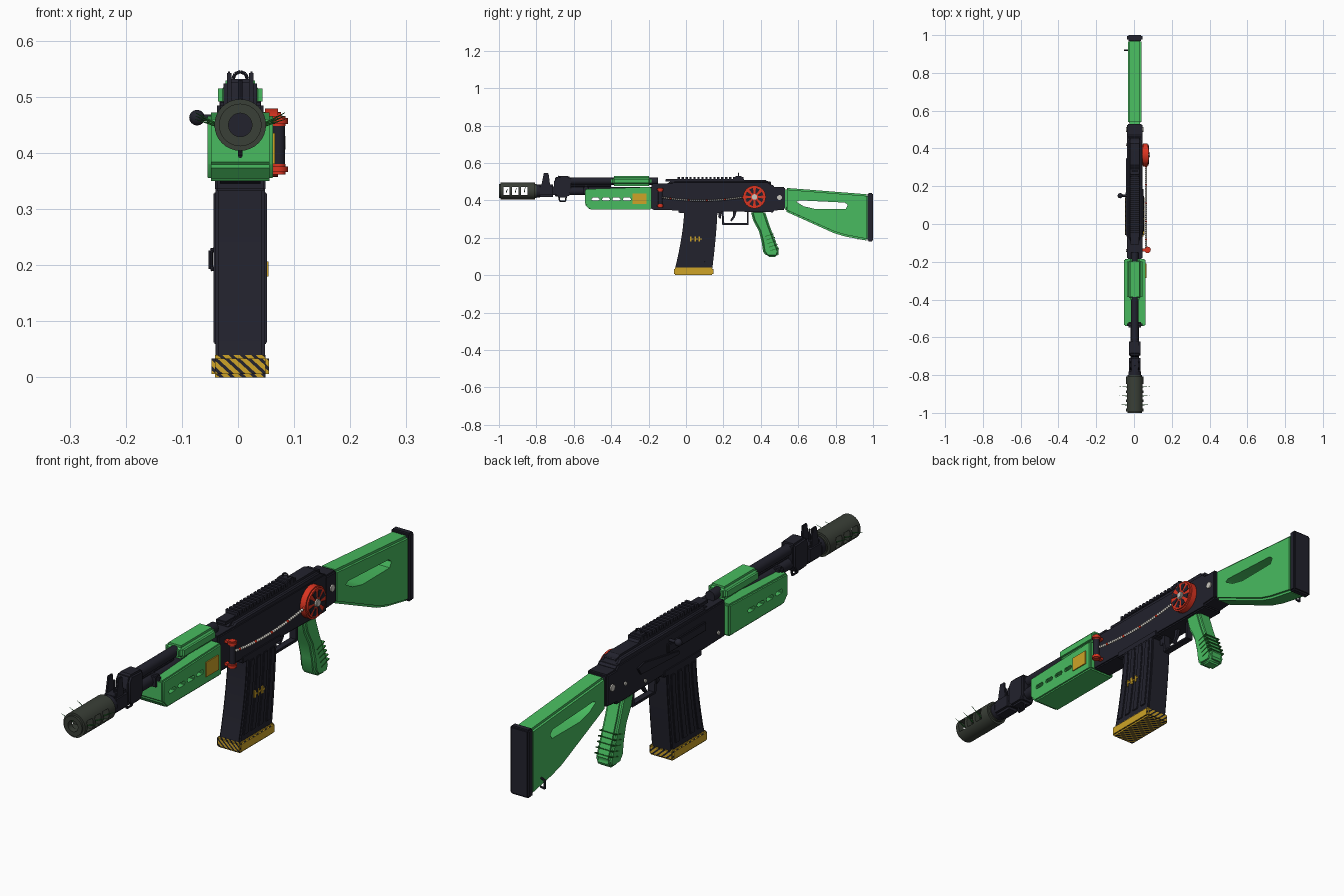
import bpy, bmesh, math
from mathutils import Vector, Matrix

if "Cube" in bpy.data.objects:
    bpy.data.objects.remove(bpy.data.objects["Cube"])
CX = 0.004  # the body sits slightly off the centre line
parts = []


def material(name, rgb):
    m = bpy.data.materials.new(name)
    m.use_nodes = True
    m.diffuse_color = (*rgb, 1)
    m.node_tree.nodes["Principled BSDF"].inputs["Base Color"].default_value = (*rgb, 1)
    return m


dark = material("dark metal", (0.016, 0.016, 0.026))
green = material("green polymer", (0.065, 0.5, 0.115))
olive = material("olive steel", (0.042, 0.05, 0.038))
red = material("red paint", (0.72, 0.035, 0.015))
yellow = material("yellow paint", (0.62, 0.37, 0.02))
silver = material("silver", (0.6, 0.58, 0.53))
leaf = material("dark green", (0.02, 0.2, 0.03))


def finish(name, bm, mat, bevel=0, seg=2):
    bmesh.ops.recalc_face_normals(bm, faces=bm.faces)
    if bevel:
        sharp = [e for e in bm.edges if e.calc_face_angle(0) > 0.5]
        bmesh.ops.bevel(bm, geom=sharp, offset=bevel, segments=seg, affect="EDGES", clamp_overlap=True)
    me = bpy.data.meshes.new(name)
    bm.to_mesh(me)
    bm.free()
    me.materials.append(mat)
    ob = bpy.data.objects.new(name, me)
    bpy.context.collection.objects.link(ob)
    parts.append(ob)
    return ob


def prof(name, pts, x0, x1, mat, bevel=0, seg=2):
    """Side outline of (y, z) points, extruded from x0 to x1."""
    bm = bmesh.new()
    f = bm.faces.new([bm.verts.new((x0 + CX, y, z)) for y, z in pts])
    r = bmesh.ops.extrude_face_region(bm, geom=[f])
    new = [v for v in r["geom"] if isinstance(v, bmesh.types.BMVert)]
    bmesh.ops.translate(bm, verts=new, vec=(x1 - x0, 0, 0))
    return finish(name, bm, mat, bevel, seg)


def box(name, y0, y1, z0, z1, x0, x1, mat, bevel=0, seg=2):
    return prof(name, [(y0, z0), (y1, z0), (y1, z1), (y0, z1)], x0, x1, mat, bevel, seg)


def rod(name, a, b, r, mat, r2=None, n=24, bevel=0):
    """Cylinder or cone from point a to point b."""
    a, b = Vector(a), Vector(b)
    off = Vector((CX, 0, 0))
    m = Matrix.Translation((a + b) / 2 + off) @ (b - a).to_track_quat("Z", "Y").to_matrix().to_4x4()
    bm = bmesh.new()
    bmesh.ops.create_cone(bm, cap_ends=True, segments=n, radius1=r, radius2=r if r2 is None else r2,
                          depth=(b - a).length, matrix=m)
    return finish(name, bm, mat, bevel)


def ball(name, p, r, mat):
    bm = bmesh.new()
    bmesh.ops.create_uvsphere(bm, u_segments=12, v_segments=8, radius=r,
                              matrix=Matrix.Translation(Vector(p) + Vector((CX, 0, 0))))
    return finish(name, bm, mat)


def wire(name, pts, r, mat, closed=False):
    ends = pts[1:] + (pts[:1] if closed else [])
    for a, b in zip(pts, ends):
        rod(name, a, b, r, mat, n=8)


def cut(ob, cutter):
    mod = ob.modifiers.new("cut", "BOOLEAN")
    mod.operation, mod.solver, mod.object = "DIFFERENCE", "EXACT", cutter
    bpy.context.view_layer.objects.active = ob
    bpy.ops.object.modifier_apply(modifier=mod.name)
    parts.remove(cutter)
    bpy.data.objects.remove(cutter)


# Muzzle brake with bore and side ports
brake = rod("muzzle_brake", (0, -1, 0.45), (0, -0.8, 0.45), 0.046, olive, n=32, bevel=0.008)
cut(brake, rod("bore_cutter", (0, -1.1, 0.45), (0, -0.84, 0.45), 0.021, olive))
for i in range(3):
    y = -0.96 + i * 0.048
    cut(brake, box("port_cutter", y - 0.017, y + 0.017, 0.428, 0.47, -0.1, 0.1, olive))
    for s in (-1, 1):
        rod("port_thorn", (s * 0.03, y, 0.445), (s * 0.08, y + 0.005, 0.46 + i * 0.006), 0.003, leaf, 0.0005, n=6)
rod("brake_collar", (0, -0.81, 0.45), (0, -0.78, 0.45), 0.034, dark)

# Barrel and gas tube
rod("barrel", (0, -0.845, 0.45), (0, -0.15, 0.45), 0.022, dark)
rod("gas_tube", (0, -0.64, 0.503), (0, -0.15, 0.503), 0.02, dark)
rod("cleaning_rod", (0, -0.62, 0.478), (0, -0.4, 0.478), 0.007, dark, n=8)

# Front sight and gas block
box("front_sight_block", -0.79, -0.7, 0.418, 0.485, -0.03, 0.03, dark, 0.01)
for s in (-1, 1):
    prof("front_sight_ear", [(-0.775, 0.47), (-0.725, 0.47), (-0.735, 0.545), (-0.76, 0.545)],
         s * 0.02 - 0.004, s * 0.02 + 0.004, dark, 0.002)
rod("front_sight_post", (0, -0.75, 0.48), (0, -0.75, 0.53), 0.004, dark, n=8)
prof("gas_block", [(-0.705, 0.43), (-0.69, 0.415), (-0.63, 0.415), (-0.615, 0.44), (-0.615, 0.528),
                   (-0.69, 0.532), (-0.705, 0.51)], -0.03, 0.03, dark, 0.008)
wire("front_sling_loop", [(0, -0.68, 0.42), (0, -0.675, 0.395), (0, -0.645, 0.395), (0, -0.64, 0.42)], 0.004, dark)

# Handguards
lower = prof("lower_handguard", [(-0.54, 0.378), (-0.515, 0.35), (-0.185, 0.35), (-0.185, 0.472), (-0.54, 0.46)],
             -0.058, 0.058, green, 0.006)
for i in range(4):
    y = -0.484 + i * 0.056
    cut(lower, box("slot_cutter", y - 0.021, y + 0.021, 0.398, 0.414, -0.1, 0.1, green, 0.004))
box("handguard_cap", -0.547, -0.52, 0.425, 0.478, -0.04, 0.04, dark, 0.008)
box("upper_handguard", -0.4, -0.185, 0.478, 0.529, -0.04, 0.04, green, 0.014, 3)
box("handguard_badge", -0.285, -0.21, 0.38, 0.436, 0.056, 0.062, yellow)

# Receiver, cover and top rail
prof("receiver", [(-0.185, 0.35), (0.0, 0.345), (0.47, 0.336), (0.475, 0.47), (0.46, 0.485), (-0.185, 0.49)],
     -0.041, 0.041, dark, 0.005)
prof("receiver_cover", [(-0.11, 0.44), (-0.11, 0.485), (-0.07, 0.508), (0.44, 0.508), (0.465, 0.49), (0.465, 0.44)],
     -0.037, 0.037, dark, 0.013, 3)
box("rail_base", -0.11, 0.31, 0.5, 0.513, -0.022, 0.022, dark, 0.002)
for i in range(17):
    y = -0.045 + i * 0.0212
    box("rail_tooth", y, y + 0.012, 0.51, 0.524, -0.026, 0.026, dark)
prof("rear_sight", [(0.245, 0.505), (0.315, 0.505), (0.295, 0.53), (0.265, 0.53)], -0.025, 0.025, dark, 0.003)
ring = [(0.013 * math.cos(a), 0.28, 0.532 + 0.013 * math.sin(a)) for a in [i * math.pi / 4 for i in range(8)]]
wire("rear_sight_ring", ring, 0.003, dark, True)
box("magazine_well", -0.04, 0.19, 0.332, 0.36, -0.045, 0.045, dark, 0.004)
box("side_rail", -0.06, 0.17, 0.42, 0.455, -0.05, -0.035, dark, 0.004)
prof("selector_lever", [(0.1, 0.39), (0.33, 0.4), (0.35, 0.43), (0.31, 0.44), (0.1, 0.405)], -0.047, -0.038, dark, 0.002)
rod("charging_handle", (-0.03, 0.15, 0.463), (-0.07, 0.15, 0.463), 0.006, dark, n=12)
ball("charging_knob", (-0.077, 0.15, 0.463), 0.014, dark)
for y, z in ((0.42, 0.4), (0.3, 0.365), (-0.14, 0.38)):
    rod("receiver_pin", (-0.046, y, z), (-0.03, y, z), 0.007, silver, n=12)

# Stock with through opening
prof("stock_joint", [(0.46, 0.345), (0.53, 0.35), (0.53, 0.472), (0.46, 0.472)], -0.042, 0.042, dark, 0.006)
rod("stock_screw", (-0.047, 0.5, 0.415), (0.047, 0.5, 0.415), 0.013, silver, n=16)
stock = prof("stock", [(0.53, 0.342), (0.79, 0.225), (0.85, 0.207), (0.975, 0.183), (0.975, 0.432), (0.53, 0.467)],
             -0.037, 0.037, green, 0.009)
cut(stock, prof("opening_cutter", [(0.59, 0.392), (0.605, 0.4), (0.85, 0.388), (0.865, 0.375),
                                   (0.855, 0.355), (0.69, 0.354), (0.63, 0.368)], -0.1, 0.1, green))
box("butt_plate", 0.97, 1, 0.18, 0.44, -0.04, 0.04, dark, 0.006)
wire("rear_sling_loop", [(-0.035, 0.92, 0.23), (-0.053, 0.92, 0.226), (-0.053, 0.92, 0.193), (-0.035, 0.92, 0.197)],
     0.004, dark)

# Pistol grip with ridges
prof("grip", [(0.345, 0.345), (0.42, 0.345), (0.445, 0.27), (0.5, 0.125), (0.488, 0.096), (0.432, 0.098),
              (0.412, 0.125), (0.405, 0.175), (0.39, 0.235), (0.36, 0.29)], -0.033, 0.033, green, 0.011, 3)
for i in range(5):
    y, z = 0.423 + i * 0.007, 0.205 - i * 0.019
    prof("grip_groove", [(y, z), (y + 0.045, z + 0.014), (y + 0.045, z + 0.018), (y, z + 0.004)],
         -0.0345, 0.0345, leaf)

# Trigger and guard
prof("guard_front", [(0.19, 0.34), (0.2, 0.34), (0.205, 0.275), (0.193, 0.275)], -0.014, 0.014, dark)
box("guard_bottom", 0.193, 0.335, 0.268, 0.278, -0.014, 0.014, dark, 0.002)
box("guard_back", 0.325, 0.335, 0.27, 0.34, -0.014, 0.014, dark)
prof("trigger", [(0.25, 0.34), (0.27, 0.34), (0.262, 0.31), (0.243, 0.287), (0.236, 0.292), (0.25, 0.315)],
     -0.006, 0.006, dark)
prof("magazine_catch", [(0.175, 0.34), (0.19, 0.34), (0.185, 0.3), (0.172, 0.31)], -0.012, 0.012, dark)


# Curved magazine with ribs
def mag_y(z, f):
    t = (0.345 - z) / 0.315
    front, back = -0.01 - 0.05 * t ** 1.6, 0.168 - 0.028 * t ** 1.4
    return front + (back - front) * f


def mag_strip(name, f0, f1, z0, z1, x0, x1, mat, bevel=0):
    zs = [z0 + (z1 - z0) * i / 7 for i in range(8)]
    pts = [(mag_y(z, f0), z) for z in zs] + [(mag_y(z, f1), z) for z in reversed(zs)]
    prof(name, pts, x0, x1, mat, bevel)


mag_strip("magazine", 0, 1, 0.03, 0.345, -0.044, 0.044, dark, 0.005)
for s in (-1, 1):
    for f in (0.14, 0.37, 0.6, 0.83):
        mag_strip("magazine_rib", f - 0.07, f + 0.07, 0.06, 0.33, s * 0.045 - 0.003, s * 0.045 + 0.003, dark, 0.002)
for y in (0.022, 0.045, 0.068):
    box("magazine_mark", y, y + 0.008, 0.18, 0.207, 0.046, 0.05, yellow)
    box("magazine_dash", y, y + 0.018, 0.19, 0.196, 0.046, 0.05, yellow)

# Magazine base, sliced diagonally into hazard stripes
base = box("magazine_base", -0.065, 0.146, 0, 0.04, -0.051, 0.051, yellow, 0.006)
bm = bmesh.new()
bm.from_mesh(base.data)
slant, pitch, share = Vector((1, 0.8, 1.1)), 0.02, 0.42
for i in range(-8, 14):
    for d in (0, share):
        bmesh.ops.bisect_plane(bm, geom=bm.verts[:] + bm.edges[:] + bm.faces[:],
                               plane_co=slant * ((i + d) * pitch / slant.length_squared), plane_no=slant)
base.data.materials.append(dark)
for f in bm.faces:
    f.material_index = int(f.calc_center_median().dot(slant) / pitch % 1 < share and abs(f.normal.x) < 0.9)
bm.to_mesh(base.data)
bm.free()

# Red wheel with dark spokes
rod("wheel", (0.038, 0.366, 0.418), (0.073, 0.366, 0.418), 0.061, red, n=32, bevel=0.006)
for i in range(8):
    a = i * math.pi / 4 + 0.39
    c, s = math.cos(a), math.sin(a)
    quad = [(0.02, -0.004), (0.048, -0.011), (0.048, 0.011), (0.02, 0.004)]
    prof("wheel_window", [(0.366 + r * c - w * s, 0.418 + r * s + w * c) for r, w in quad], 0.07, 0.075, dark)
rod("wheel_hub", (0.07, 0.366, 0.418), (0.081, 0.366, 0.418), 0.015, silver, n=16, bevel=0.003)

# Spool and hanging chain
rod("spool_core", (0.068, -0.137, 0.37), (0.068, -0.137, 0.46), 0.012, dark, n=16)
for z in (0.371, 0.457):
    rod("spool_cap", (0.068, -0.137, z - 0.009), (0.068, -0.137, z + 0.009), 0.017, red, n=16, bevel=0.004)
    box("spool_arm", -0.145, -0.129, z - 0.005, z + 0.005, 0.035, 0.068, red)
for i in range(42):
    t = i / 41
    p = (0.06, -0.125 + 0.44 * t, 0.415 + 0.003 * t - 0.07 * t * (1 - t))
    ball("chain_link", p, 0.0055, red if i % 9 == 4 else silver)

# Smooth round parts, keep edges sharp
bpy.ops.object.select_all(action="DESELECT")
for ob in parts:
    ob.select_set(True)
bpy.context.view_layer.objects.active = parts[0]
bpy.ops.object.shade_smooth_by_angle(angle=math.radians(35))
